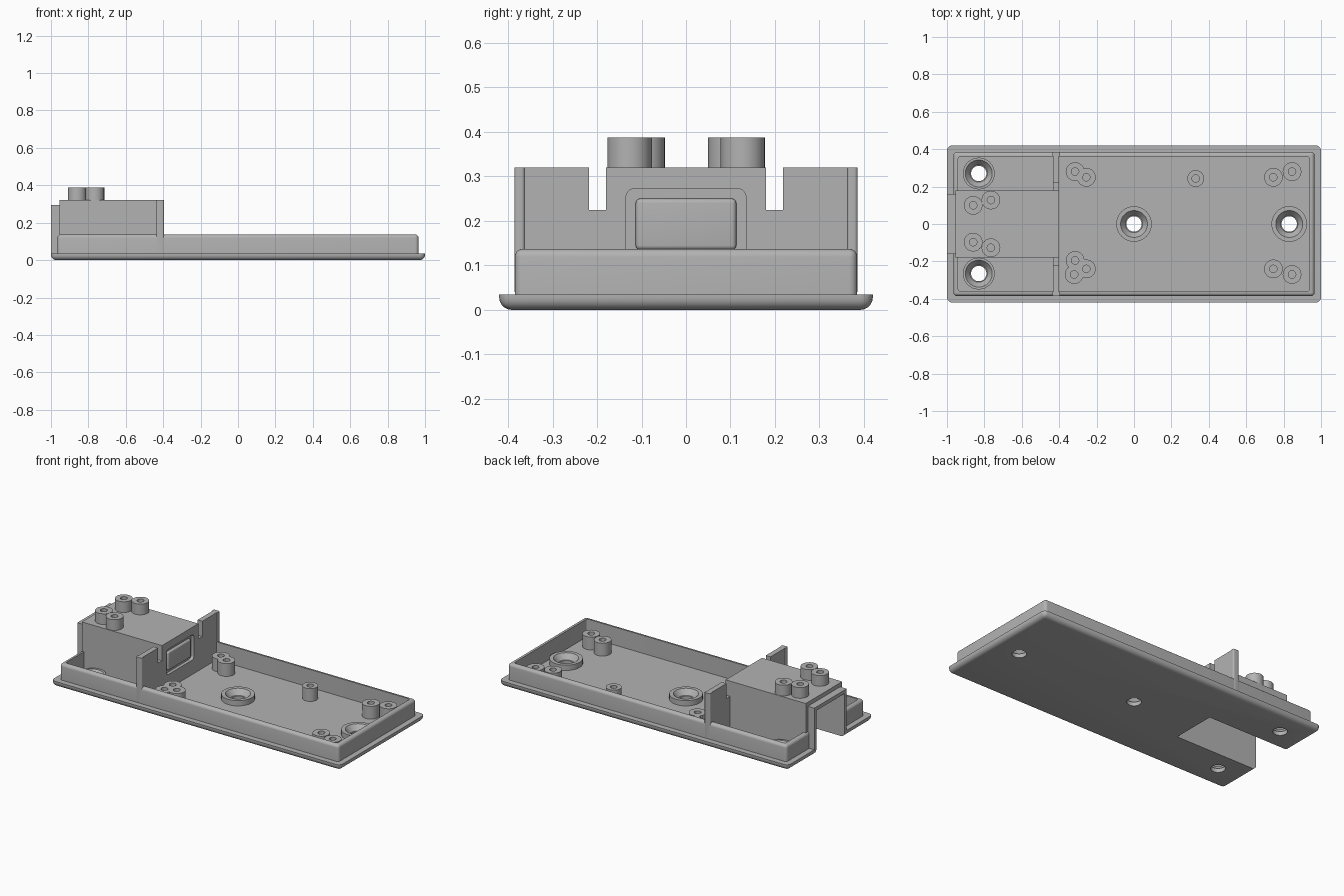
import bpy, bmesh, math
from mathutils import Vector

if "Cube" in bpy.data.objects:
    bpy.data.objects.remove(bpy.data.objects["Cube"])

# Single plastic colour
gray = bpy.data.materials.new("gray plastic")
gray.use_nodes = True
gray.diffuse_color = (0.45, 0.45, 0.45, 1)
gray.node_tree.nodes["Principled BSDF"].inputs["Base Color"].default_value = (0.45, 0.45, 0.45, 1)


def finish(bm, name):
    bmesh.ops.recalc_face_normals(bm, faces=bm.faces[:])
    mesh = bpy.data.meshes.new(name)
    bm.to_mesh(mesh)
    bm.free()
    mesh.materials.append(gray)
    obj = bpy.data.objects.new(name, mesh)
    bpy.context.collection.objects.link(obj)
    return obj


def activate(obj):
    bpy.ops.object.select_all(action='DESELECT')
    obj.select_set(True)
    bpy.context.view_layer.objects.active = obj


def smooth(obj):
    activate(obj)
    bpy.ops.object.shade_smooth_by_angle(angle=math.radians(35))


def box(name, xs, ys, zs, bevel=0, rule=None):
    """Box from ranges; edges chosen by rule(edge direction, midpoint) are rounded."""
    bm = bmesh.new()
    bmesh.ops.create_cube(bm, size=1)
    for v in bm.verts:
        v.co = Vector([(r[0] + r[1]) / 2 + c * (r[1] - r[0]) for c, r in zip(v.co, (xs, ys, zs))])
    if bevel:
        mid_z = sum(zs) / 2
        edges = []
        for e in bm.edges:
            a, b = e.verts
            if rule is None or rule((b.co - a.co).normalized(), (a.co + b.co) / 2, mid_z):
                edges.append(e)
        bmesh.ops.bevel(bm, geom=edges, offset=bevel, segments=5, profile=0.5, affect='EDGES')
    return finish(bm, name)


def lathe(name, profile, x, y, steps=32):
    bm = bmesh.new()
    pts = [bm.verts.new((x + r, y, z)) for r, z in profile]
    edges = [bm.edges.new(p) for p in zip(pts, pts[1:])]
    bmesh.ops.spin(bm, geom=pts + edges, cent=(x, y, 0), axis=(0, 0, 1),
                   angle=math.tau, steps=steps)
    bmesh.ops.remove_doubles(bm, verts=bm.verts[:], dist=0.0002)
    obj = finish(bm, name)
    smooth(obj)
    return obj


def combine(target, tool, operation):
    mod = target.modifiers.new("cut", 'BOOLEAN')
    mod.operation = operation
    mod.solver = 'EXACT'
    mod.object = tool
    activate(target)
    bpy.ops.object.modifier_apply(modifier=mod.name)
    bpy.data.objects.remove(tool)


def not_top(direction, mid, mid_z):
    return mid.z < mid_z + 0.001


def not_bottom(direction, mid, mid_z):
    return mid.z > mid_z - 0.001


def upright(direction, mid, mid_z):
    return abs(direction.z) > 0.9


FLOOR = 0.025

# Tray: flange with rounded underside and a rounded rim wall
tray = box("tray", (-1, 1), (-0.42, 0.42), (0, 0.035), 0.028, not_top)
combine(tray, box("rim", (-0.965, 0.965), (-0.385, 0.385), (0.03, 0.137), 0.018, not_bottom), 'UNION')
combine(tray, box("inside", (-0.94, 0.938), (-0.36, 0.36), (FLOOR, 0.3), 0.012, upright), 'DIFFERENCE')


def slot():
    return box("slot", (-1.1, -0.43), (-0.14, 0.14), (-0.1, 0.272))


combine(tray, slot(), 'DIFFERENCE')

# Screw holes through the floor with countersunk seats
seats = [(0, 0, 0.095), (0.83, 0, 0.095), (-0.83, 0.27, 0.085), (-0.83, -0.265, 0.085)]
for x, y, radius in seats:
    drill = lathe("drill", [(0, -0.1), (0.041, -0.1), (0.041, 0.1), (0, 0.1)], x, y)
    combine(tray, drill, 'DIFFERENCE')
    lathe("screw_seat", [(0.041, 0.001), (0.041, 0.018), (0.072, 0.058),
                         (radius, 0.058), (radius, 0.018)], x, y)
smooth(tray)

# Raised housing, hollow from below and open at its end
housing = box("housing", (-0.955, -0.4), (-0.18, 0.18), (0.015, 0.32))
combine(housing, slot(), 'DIFFERENCE')


def along_x(direction, mid, mid_z):
    return abs(direction.x) > 0.9


combine(housing, box("recess", (-0.42, -0.3), (-0.135, 0.135), (0.115, 0.273), 0.02, along_x), 'DIFFERENCE')
smooth(housing)

# Lip around the open end
lip = box("housing_lip", (-1, -0.95), (-0.16, 0.16), (0.03, 0.295))
combine(lip, slot(), 'DIFFERENCE')

# Raised pad inside the recess
pad = box("recess_pad", (-0.425, -0.402), (-0.113, 0.113), (0.135, 0.25), 0.01)
smooth(pad)

# Divider on each side of the housing: low web with a taller wing
for side, label in ((1, "back"), (-1, "front")):
    def span(a, b):
        return tuple(sorted((side * a, side * b)))
    box("divider_web_" + label, (-0.432, -0.4), span(0.17, 0.37), (0.015, 0.225))
    box("divider_wing_" + label, (-0.432, -0.4), span(0.218, 0.37), (0.22, 0.32))
    smooth(box("divider_end_" + label, (-0.437, -0.396), span(0.362, 0.386),
               (0.04, 0.32), 0.008, upright))


# Hollow standoffs on the floor and on the housing
def standoff(name, x, y, bottom, top, radius=0.05):
    lathe(name, [(0, bottom + 0.015), (0.02, bottom + 0.015), (0.02, top),
                 (radius, top), (radius, bottom)], x, y, 24)


floor_posts = [(-0.315, 0.28), (-0.255, 0.25), (-0.315, -0.195), (-0.255, -0.24),
               (-0.32, -0.27), (0.745, 0.25), (0.845, 0.28), (0.745, -0.24), (0.845, -0.27)]
for x, y in floor_posts:
    standoff("floor_standoff", x, y, FLOOR - 0.005, 0.105)
standoff("single_standoff", 0.33, 0.243, FLOOR - 0.005, 0.105, 0.045)
for x, y in [(-0.86, 0.1), (-0.765, 0.128), (-0.86, -0.097), (-0.765, -0.127)]:
    standoff("housing_standoff", x, y, 0.315, 0.387)
